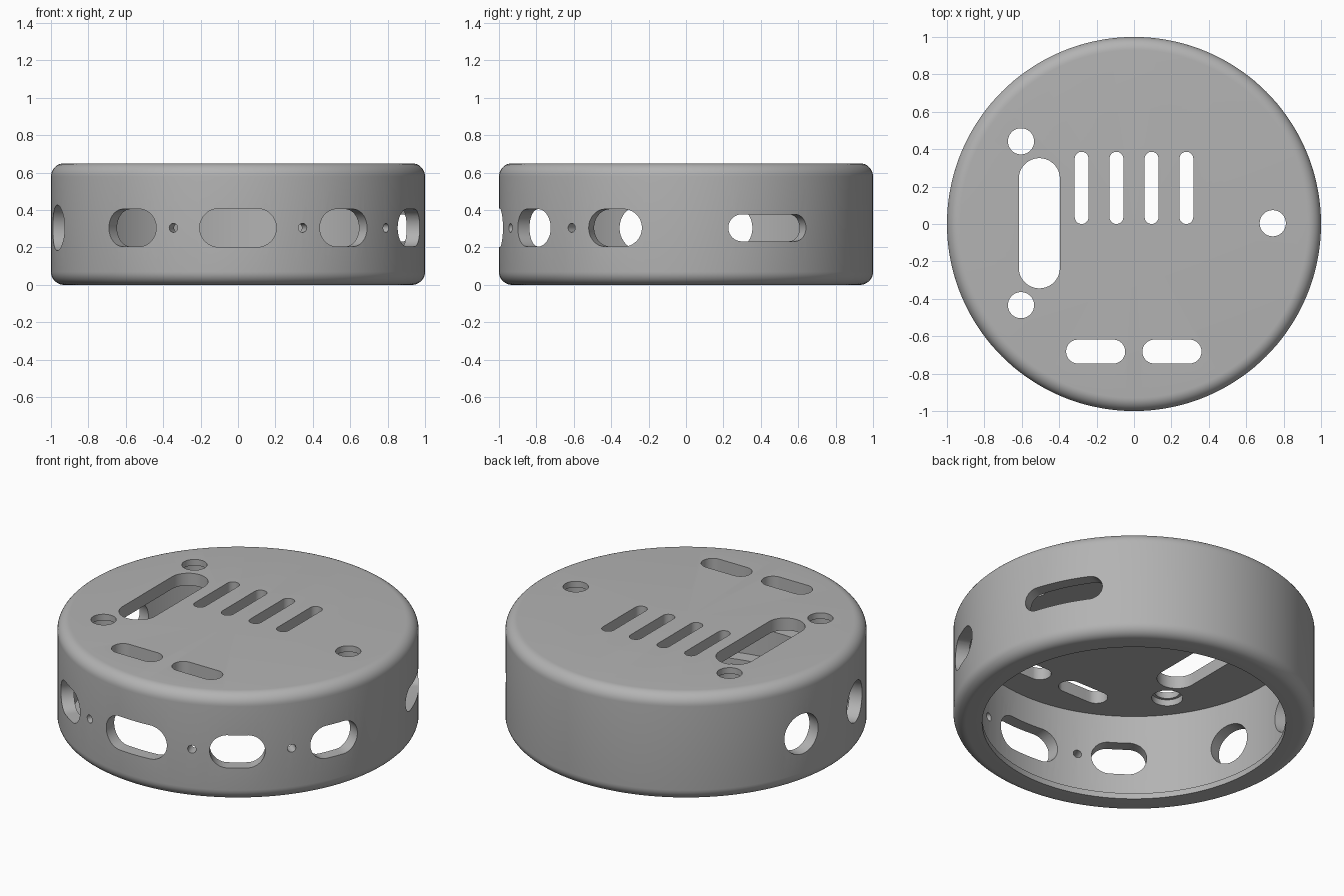
import bpy, bmesh, math
from mathutils import Matrix, Vector

cube = bpy.data.objects.get("Cube")
if cube:
    bpy.data.objects.remove(cube, do_unlink=True)

R, H, FILLET, WALL = 1.0, 0.65, 0.07, 0.075
LIP_R, LIP_H = 0.84, 0.035
HOLE_Z = 0.305

grey = bpy.data.materials.new("plain grey")
grey.use_nodes = True
colour = (0.45, 0.45, 0.45, 1)
grey.diffuse_color = colour
grey.node_tree.nodes["Principled BSDF"].inputs["Base Color"].default_value = colour


def make_object(name, bm):
    bmesh.ops.recalc_face_normals(bm, faces=bm.faces)
    mesh = bpy.data.meshes.new(name)
    bm.to_mesh(mesh)
    bm.free()
    ob = bpy.data.objects.new(name, mesh)
    mesh.materials.append(grey)
    bpy.context.collection.objects.link(ob)
    return ob


def lathe(name, profile, steps=144):
    bm = bmesh.new()
    verts = [bm.verts.new((r, 0, z)) for r, z in profile]
    edges = [bm.edges.new(pair) for pair in zip(verts, verts[1:])]
    bmesh.ops.spin(bm, geom=verts + edges, cent=(0, 0, 0), axis=(0, 0, 1),
                   angle=math.tau, steps=steps, use_duplicate=False)
    bmesh.ops.remove_doubles(bm, verts=bm.verts, dist=1e-5)
    return make_object(name, bm)


def corner(z, start):
    """Quarter-round edge of the shell."""
    return [(R - FILLET + FILLET * math.cos(math.radians(a)),
             z + FILLET * math.sin(math.radians(a)))
            for a in range(start, start + 91, 10)]


def add_slot(bm, half_w, half_h, matrix, depth, segs=12):
    """Prism with a rounded slot outline, extruded along local z."""
    r = min(half_w, half_h)
    dx, dy = half_w - r, half_h - r
    points = []
    for i in range(4 * segs):
        a = math.tau * (i + 0.5) / (4 * segs)
        c, s = math.cos(a), math.sin(a)
        points.append((r * c + math.copysign(dx, c), r * s + math.copysign(dy, s)))
    face = bm.faces.new([bm.verts.new(matrix @ Vector((x, y, 0))) for x, y in points])
    top = bmesh.ops.extrude_face_region(bm, geom=[face])
    move = matrix.to_3x3() @ Vector((0, 0, depth))
    bmesh.ops.translate(bm, vec=move,
                        verts=[v for v in top["geom"] if isinstance(v, bmesh.types.BMVert)])


# Cup-shaped shell with a retaining lip at the open bottom
profile = [(0, H)] + corner(H - FILLET, 0)[::-1] + corner(FILLET, -90)[::-1]
profile += [(LIP_R, 0), (LIP_R, LIP_H), (R - WALL, LIP_H), (R - WALL, H - WALL), (0, H - WALL)]
shell = lathe("round_shell", profile)

cut = bmesh.new()


def top_slot(x, y, half_w, half_h, low=H - 0.15, depth=0.3):
    add_slot(cut, half_w, half_h, Matrix.Translation((x, y, low)), depth)


def wall_slot(degrees, half_w, half_h):
    """Radial opening; the angle runs from the front towards +x."""
    m = (Matrix.Rotation(math.radians(degrees), 4, 'Z')
         @ Matrix.Translation((0, -0.7, HOLE_Z))
         @ Matrix.Rotation(math.radians(90), 4, 'X'))
    add_slot(cut, half_w, half_h, m, 0.5)


# Top openings: vents, large slot and two front slots
for x in (-0.28, -0.094, 0.094, 0.28):
    top_slot(x, 0.193, 0.037, 0.193)
top_slot(-0.506, 0.004, 0.11, 0.348)
for x in (-0.205, 0.203):
    top_slot(x, -0.682, 0.158, 0.064)

# Screw holes
screws = [(-0.604, 0.442), (-0.604, -0.434), (0.742, 0.004)]
for x, y in screws:
    top_slot(x, y, 0.07, 0.07)

# Wall openings: ports, round jacks, side slot and pin holes
wall_slot(0, 0.205, 0.103)
for a in (-34.8, 34.8, 67.5):
    wall_slot(a, 0.154, 0.1)
for a in (-75, -105):
    wall_slot(a, 0.122, 0.122)
wall_slot(116.5, 0.232, 0.072)
for a in (-20.2, 20.2, 52.3):
    wall_slot(a, 0.024, 0.024)
openings = make_object("opening_cutter", cut)

# Wider recesses under the screw holes
cut = bmesh.new()
for x, y in screws:
    top_slot(x, y, 0.086, 0.086, H - 0.15, 0.15 - 0.037)
recesses = make_object("recess_cutter", cut)

for cutter in (openings, recesses):
    cutter.hide_render = True
    mod = shell.modifiers.new(cutter.name, 'BOOLEAN')
    mod.operation = 'DIFFERENCE'
    mod.solver = 'EXACT'
    mod.object = cutter

# Apply the cuts and shade
bpy.context.view_layer.objects.active = shell
shell.select_set(True)
for mod in list(shell.modifiers):
    bpy.ops.object.modifier_apply(modifier=mod.name)
for cutter in (openings, recesses):
    bpy.data.objects.remove(cutter, do_unlink=True)
bpy.ops.object.shade_smooth_by_angle(angle=math.radians(30))
